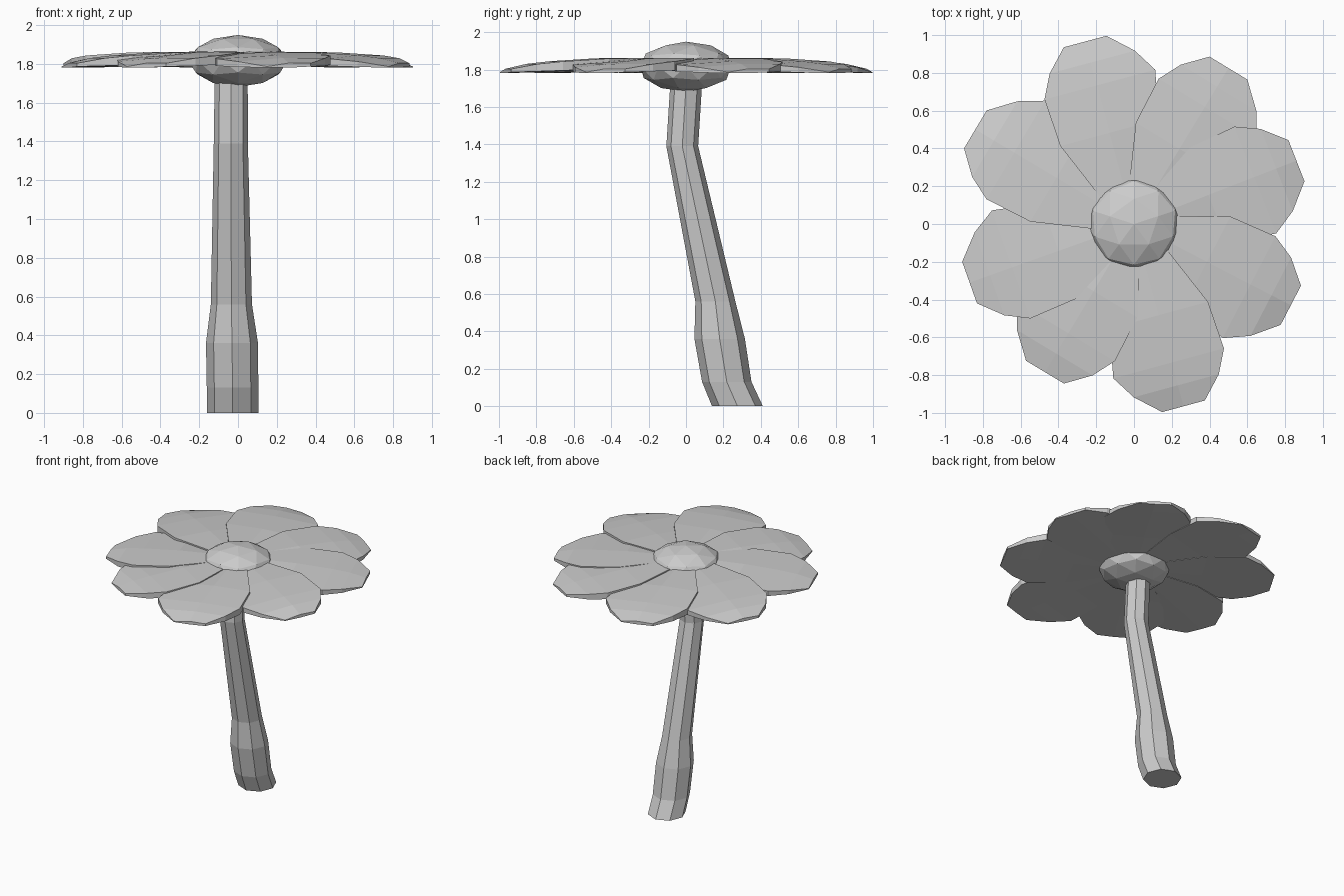
import bpy, bmesh
from math import radians, sin, cos, pi

if "Cube" in bpy.data.objects:
    bpy.data.objects.remove(bpy.data.objects["Cube"])


def add_object(name, bm):
    bmesh.ops.recalc_face_normals(bm, faces=bm.faces)
    mesh = bpy.data.meshes.new(name)
    bm.to_mesh(mesh)
    bm.free()
    obj = bpy.data.objects.new(name, mesh)
    bpy.context.collection.objects.link(obj)
    return obj


def loft(name, rings):
    """Skin equal-length closed rings and cap both ends."""
    bm = bmesh.new()
    vs = [[bm.verts.new(p) for p in ring] for ring in rings]
    n = len(vs[0])
    for a, b in zip(vs, vs[1:]):
        for i in range(n):
            j = (i + 1) % n
            bm.faces.new((a[i], a[j], b[j], b[i]))
    bm.faces.new(vs[0])
    bm.faces.new(vs[-1])
    return add_object(name, bm)


# Bent eight-sided stem: z, centre x, centre y, radius x, radius y
STEM = [(0.0, -0.028, 0.275, 0.133, 0.136),
        (0.13, -0.028, 0.218, 0.133, 0.132),
        (0.36, -0.031, 0.18, 0.134, 0.135),
        (0.56, -0.034, 0.157, 0.106, 0.107),
        (1.39, -0.037, -0.02, 0.088, 0.085),
        (1.74, -0.035, 0.002, 0.085, 0.085)]
loft("stem", [[(x + rx * cos(i * pi / 4), y + ry * sin(i * pi / 4), z)
               for i in range(8)] for z, x, y, rx, ry in STEM])

# Flattened faceted flower centre
bm = bmesh.new()
bmesh.ops.create_icosphere(bm, subdivisions=2, radius=1)
centre = add_object("flower_centre", bm)
centre.scale = (0.256, 0.253, 0.134)
centre.rotation_euler.z = radians(18)
centre.location.z = 1.815

# Petal stations: distance, clockwise width, counterclockwise width, top z, bottom z
PETAL = [(0.10, 0.10, 0.10, 1.860, 1.800),
         (0.50, 0.27, 0.27, 1.856, 1.797),
         (0.76, 0.32, 0.287, 1.840, 1.789),
         (0.885, 0.242, 0.225, 1.826, 1.784),
         (1.00, 0.117, 0.117, 1.800, 1.780)]


def petal(name, angle, reach):
    """Domed petal, rolled slightly so each one overlaps its neighbour."""
    c, s = cos(radians(angle)), sin(radians(angle))
    rings = []
    for i, (u, cw, ccw, top, low) in enumerate(PETAL):
        if i:
            u += reach - 1
        section = [(-cw, top - 0.014), (0, top + 0.004), (ccw, top + 0.003),
                   (ccw, low + 0.006), (0, low), (-cw, low)]
        rings.append([(u * c - v * s, u * s + v * c, z) for v, z in section])
    loft(name, rings)


PETALS = [(105, 1.0), (58.8, 0.965), (21.3, 0.923), (-27.4, 0.935),
          (-74.8, 1.0), (239, 0.915), (199.6, 0.924), (149.2, 0.978)]
for number, (angle, reach) in enumerate(PETALS, 1):
    petal(f"petal_{number}", angle, reach)
